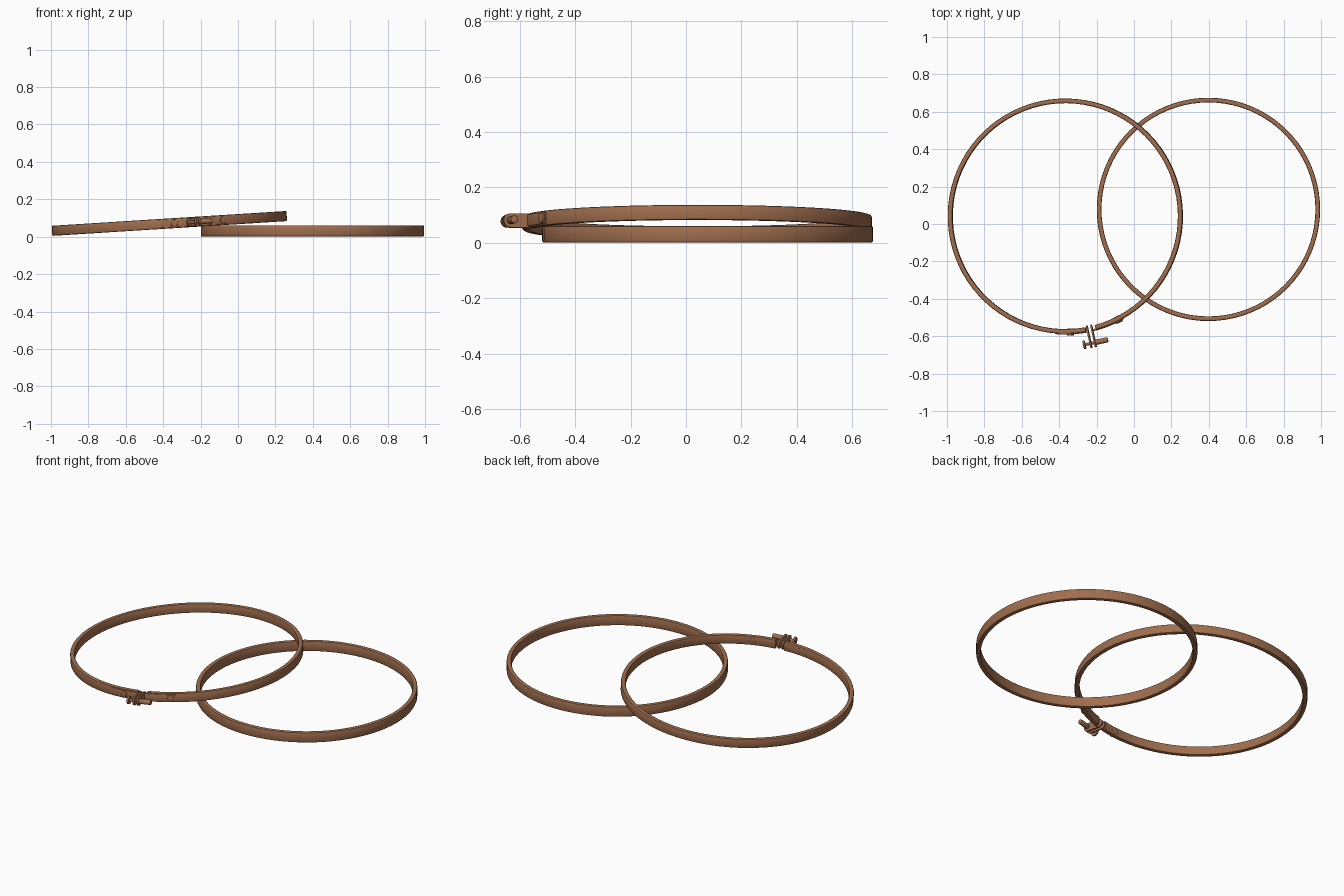
import bpy, bmesh, math
from mathutils import Matrix, Vector

if "Cube" in bpy.data.objects:
    bpy.data.objects.remove(bpy.data.objects["Cube"])

wood = bpy.data.materials.new("warm brown wood")
wood.diffuse_color = (0.352, 0.156, 0.076, 1)
wood.use_nodes = True
wood.node_tree.nodes["Principled BSDF"].inputs["Base Color"].default_value = wood.diffuse_color

# Placement of the two hoops: the split outer hoop leans on the inner one
FLAT = Matrix.Translation((0.398, 0.078, 0.031))
TILT = Matrix.Translation((-0.367, 0.042, 0.071)) @ Matrix.Rotation(math.radians(-3.6), 4, 'Y')
# Clasp frame: local x = along the screw, y = up, z = outwards from the hoop
CA = math.radians(-77.7)
ER, ET = Vector((math.cos(CA), math.sin(CA), 0)), Vector((-math.sin(CA), math.cos(CA), 0))


def finish(name, bm, matrix):
    bmesh.ops.recalc_face_normals(bm, faces=bm.faces)
    mesh = bpy.data.meshes.new(name)
    bm.to_mesh(mesh)
    bm.free()
    mesh.materials.append(wood)
    ob = bpy.data.objects.new(name, mesh)
    bpy.context.collection.objects.link(ob)
    ob.matrix_world = matrix
    bpy.ops.object.select_all(action='DESELECT')
    ob.select_set(True)
    bpy.context.view_layer.objects.active = ob
    bpy.ops.object.shade_smooth_by_angle(angle=math.radians(35))
    return ob


def band(name, matrix, r0, r1, h, a0=0, a1=360, segs=80, c=0.006):
    """Sweep a rounded rectangle round the z axis from angle a0 to a1."""
    k, z = c * 0.3, h / 2
    prof = [(r0, -z + c), (r0 + k, -z + k), (r0 + c, -z), (r1 - c, -z), (r1 - k, -z + k), (r1, -z + c),
            (r1, z - c), (r1 - k, z - k), (r1 - c, z), (r0 + c, z), (r0 + k, z - k), (r0, z - c)]
    closed = a1 - a0 >= 360
    bm = bmesh.new()
    rows = []
    for i in range(segs + (not closed)):
        a = math.radians(a0 + (a1 - a0) * i / segs)
        rows.append([bm.verts.new((r * math.cos(a), r * math.sin(a), zz)) for r, zz in prof])
    n = len(prof)
    for i in range(segs):
        p, q = rows[i], rows[(i + 1) % len(rows)]
        for j in range(n):
            bm.faces.new((p[j], p[(j + 1) % n], q[(j + 1) % n], q[j]))
    if not closed:
        bm.faces.new(rows[0])
        bm.faces.new(rows[-1])
    return finish(name, bm, matrix)


def rod(name, start, axis, length, radius, segs=20, bevel=0.002):
    """Bevelled cylinder in the tilted hoop's space."""
    bm = bmesh.new()
    bmesh.ops.create_cone(bm, cap_ends=True, segments=segs, radius1=radius, radius2=radius, depth=length)
    rims = [e for e in bm.edges if abs(e.verts[0].co.z - e.verts[1].co.z) < 1e-6]
    bmesh.ops.bevel(bm, geom=rims, offset=bevel, segments=2, affect='EDGES', profile=0.5)
    turn = axis.to_track_quat('Z', 'Y').to_matrix().to_4x4()
    return finish(name, bm, TILT @ Matrix.Translation(start + axis * length / 2) @ turn)


def lug(name, t, r0, r1, half, thick):
    """Plate with round ends, standing out from the hoop at offset t."""
    bm = bmesh.new()
    outline = []
    for centre, base in ((r1 - half, -90), (r0 + half, 90)):
        for i in range(11):
            a = math.radians(base + 18 * i)
            outline.append((centre + half * math.cos(a), half * math.sin(a)))
    face = bm.faces.new([bm.verts.new(ER * r + ET * (t - thick / 2) + Vector((0, 0, z))) for r, z in outline])
    ext = bmesh.ops.extrude_face_region(bm, geom=[face])
    bmesh.ops.translate(bm, vec=ET * thick, verts=[v for v in ext['geom'] if isinstance(v, bmesh.types.BMVert)])
    return finish(name, bm, TILT)


# Hoops
band("inner_hoop", FLAT, 0.572, 0.597, 0.060)
band("outer_hoop", TILT, 0.604, 0.629, 0.054, -74.8, 280.3)

# Straps riveted to both hoop ends
for side, a0, a1, ar in (("left", -95, -79, -87.5), ("right", -76, -60.5, -62.8)):
    band(side + "_strap", TILT, 0.622, 0.633, 0.042, a0, a1, 10, 0.002)
    d = Vector((math.cos(math.radians(ar)), math.sin(math.radians(ar)), 0))
    rod(side + "_rivet", d * 0.602, d, 0.037, 0.019, 20, 0.003)

# Clasp: two lugs, screw, head and long nut
for side, t in (("left", -0.013), ("right", 0.011)):
    lug(side + "_lug", t, 0.596, 0.719, 0.025, 0.009)
axis_point = ER * 0.694
rod("screw_shaft", axis_point - ET * 0.055, ET, 0.12, 0.008)
rod("screw_head", axis_point - ET * 0.053, ET, 0.012, 0.023)
rod("screw_nut", axis_point + ET * 0.014, ET, 0.068, 0.014)
